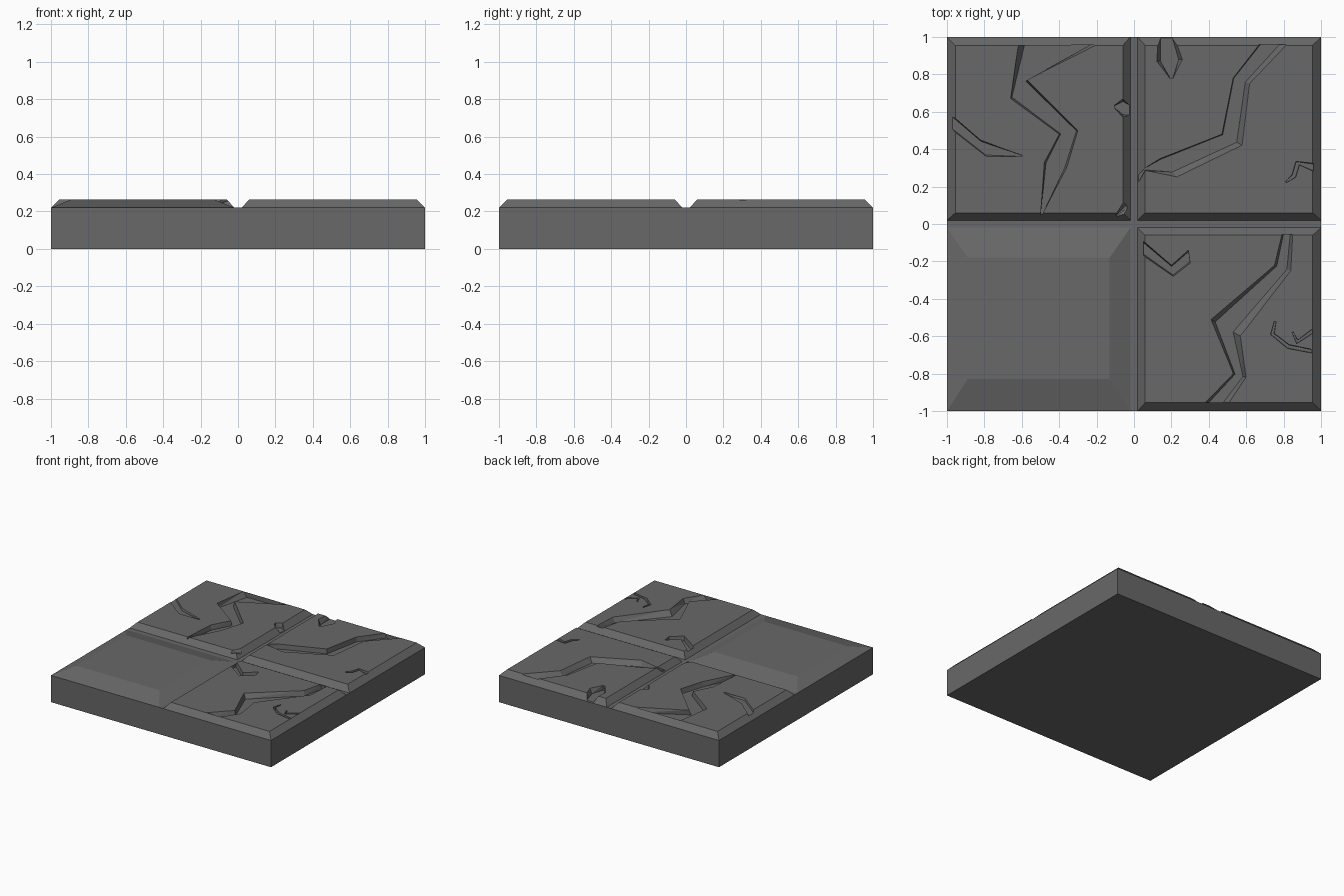
import bpy, bmesh
from mathutils import Vector

cube = bpy.data.objects.get("Cube")
if cube:
    bpy.data.objects.remove(cube, do_unlink=True)

EDGE, TOP, FLOOR = 0.22, 0.265, 0.226

# One dark stone colour
stone = bpy.data.materials.new("dark_stone")
stone.use_nodes = True
COLOUR = (0.138, 0.138, 0.138, 1)
stone.diffuse_color = COLOUR
bsdf = next(n for n in stone.node_tree.nodes if n.type == 'BSDF_PRINCIPLED')
bsdf.inputs["Base Color"].default_value = COLOUR
bsdf.inputs["Roughness"].default_value = 0.9


def make_object(name, bm):
    bmesh.ops.recalc_face_normals(bm, faces=bm.faces[:])
    mesh = bpy.data.meshes.new(name)
    bm.to_mesh(mesh)
    bm.free()
    mesh.materials.append(stone)
    obj = bpy.data.objects.new(name, mesh)
    bpy.context.collection.objects.link(obj)
    return obj


def loft(bm, rings):
    """Skin a row of closed rings and cap both ends."""
    loops = [[bm.verts.new(p) for p in ring] for ring in rings]
    for a, b in zip(loops, loops[1:]):
        for i in range(len(a)):
            j = (i + 1) % len(a)
            bm.faces.new((a[i], a[j], b[j], b[i]))
    bm.faces.new(loops[0])
    bm.faces.new(loops[-1])


def rect(x0, x1, y0, y1, z):
    return [(x0, y0, z), (x1, y0, z), (x1, y1, z), (x0, y1, z)]


def frustum(name, low, high, z0, z1):
    bm = bmesh.new()
    loft(bm, [rect(*low, z0), rect(*high, z1)])
    return make_object(name, bm)


def add_crack(bm, left, right, f1=0.1, f2=0.9, floor=FLOOR):
    """Trench between two rims; f1 and f2 place the floor edges across it."""
    rings = []
    for l, r in zip(left, right):
        l, r = Vector(l), Vector(r)
        a, b = l.lerp(r, f1), l.lerp(r, f2)
        rings.append([(*l, 0.31), (*l, 0.268), (*a, floor),
                      (*b, floor), (*r, 0.268), (*r, 0.31)])
    loft(bm, rings)


def carve(tile, cracks):
    bm = bmesh.new()
    for crack in cracks:
        add_crack(bm, *crack)
    bmesh.ops.triangulate(bm, faces=bm.faces[:])
    cutter = make_object("crack_cutter", bm)
    cutter.hide_render = True
    mod = tile.modifiers.new("cracks", 'BOOLEAN')
    mod.operation = 'DIFFERENCE'
    mod.solver = 'EXACT'
    mod.object = cutter
    bpy.context.view_layer.update()
    deps = bpy.context.evaluated_depsgraph_get()
    carved = bpy.data.meshes.new_from_object(tile.evaluated_get(deps))
    tile.modifiers.clear()
    tile.data = carved
    bpy.data.objects.remove(cutter, do_unlink=True)


# Slab under the four tiles
frustum("base_slab", (-1, 1, -1, 1), (-1, 1, -1, 1), 0, EDGE)

# Raised tile with wide sloping borders
frustum("front_right_panel", (-1, -0.02, -1, -0.02),
        (-0.89, -0.13, -0.83, -0.18), EDGE, TOP)


def paving_tile(name, sx, sy):
    def span(s, a, b):
        return (a, b) if s > 0 else (-b, -a)
    return frustum(name, span(sx, 0.02, 1) + span(sy, 0.02, 1),
                   span(sx, 0.06, 0.955) + span(sy, 0.06, 0.955), EDGE, TOP)


# Cracked tile, back right
carve(paving_tile("back_right_tile", -1, 1), [
    ([(-0.62, 0.953), (-0.66, 0.67), (-0.40, 0.48), (-0.48, 0.33), (-0.50, 0.05)],
     [(-0.20, 0.957), (-0.57, 0.77), (-0.30, 0.50), (-0.36, 0.30), (-0.49, 0.05)],
     0.08, 0.92),
    ([(-0.97, 0.58), (-0.82, 0.45), (-0.60, 0.368)],
     [(-0.97, 0.50), (-0.79, 0.36), (-0.60, 0.360)], 0.1, 0.9, 0.25),
    ([(-0.105, 0.635), (-0.06, 0.67), (-0.01, 0.64)],
     [(-0.10, 0.615), (-0.06, 0.57), (-0.01, 0.57)], 0.15, 0.85),
    ([(-0.10, 0.05), (-0.05, 0.13), (0.0, 0.16)],
     [(-0.09, 0.04), (-0.05, 0.04), (0.0, 0.04)], 0.4, 0.6, 0.24),
])

# Cracked tile, back left
carve(paving_tile("back_left_tile", 1, 1), [
    ([(0.0, 0.24), (0.06, 0.30), (0.14, 0.35), (0.47, 0.48), (0.53, 0.78), (0.67, 0.96)],
     [(0.0, 0.16), (0.06, 0.285), (0.23, 0.25), (0.58, 0.42), (0.62, 0.75), (0.82, 0.96)],
     0.04, 0.72),
    ([(0.13, 1.02), (0.12, 0.87), (0.19, 0.78)],
     [(0.21, 1.02), (0.26, 0.88), (0.21, 0.78)], 0.15, 0.85),
    ([(0.81, 0.225), (0.845, 0.265), (0.865, 0.335), (0.96, 0.325)],
     [(0.815, 0.22), (0.865, 0.25), (0.885, 0.315), (0.96, 0.28)], 0.1, 0.9, 0.25),
])

# Cracked tile, front left
carve(paving_tile("front_left_tile", 1, -1), [
    ([(0.79, -0.055), (0.75, -0.22), (0.41, -0.51), (0.53, -0.80), (0.38, -0.955)],
     [(0.85, -0.055), (0.84, -0.25), (0.57, -0.60), (0.60, -0.82), (0.51, -0.955)],
     0.15, 0.75),
    ([(0.05, -0.09), (0.20, -0.22), (0.29, -0.14)],
     [(0.05, -0.17), (0.21, -0.28), (0.30, -0.21)], 0.12, 0.88),
    ([(0.76, -0.52), (0.75, -0.585), (0.83, -0.645), (0.95, -0.67)],
     [(0.75, -0.52), (0.73, -0.59), (0.82, -0.665), (0.95, -0.69)], 0.1, 0.9, 0.24),
    ([(0.85, -0.575), (0.875, -0.62), (0.955, -0.56)],
     [(0.845, -0.58), (0.87, -0.64), (0.955, -0.585)], 0.1, 0.9, 0.25),
])
